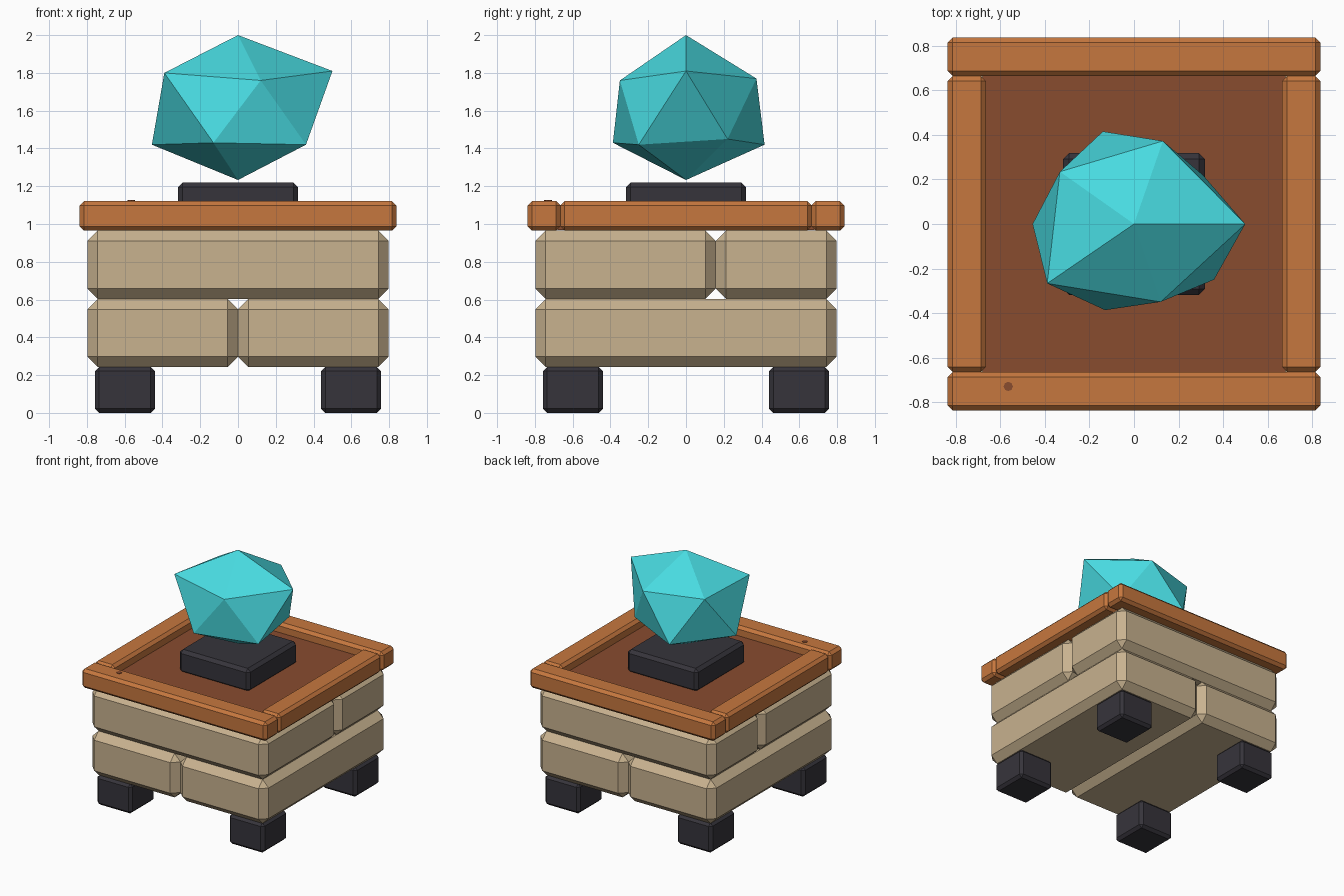
import bpy, bmesh, math

if "Cube" in bpy.data.objects:
    bpy.data.objects.remove(bpy.data.objects["Cube"])


def srgb(r, g, b):
    def lin(c):
        c /= 255
        return c / 12.92 if c <= 0.04045 else ((c + 0.055) / 1.055) ** 2.4
    return (lin(r), lin(g), lin(b), 1)


def material(name, rgb):
    m = bpy.data.materials.new(name)
    m.diffuse_color = srgb(*rgb)
    m.use_nodes = True
    m.node_tree.nodes["Principled BSDF"].inputs["Base Color"].default_value = m.diffuse_color
    return m


STONE = material("sandstone", (200, 178, 143))
WOOD = material("orange wood", (198, 119, 62))
PANEL = material("dark brown wood", (136, 76, 47))
IRON = material("dark iron", (54, 52, 59))
TEAL = material("turquoise crystal", (72, 218, 224))


def add_object(name, bm, mat):
    bmesh.ops.recalc_face_normals(bm, faces=bm.faces)
    me = bpy.data.meshes.new(name)
    bm.to_mesh(me)
    bm.free()
    me.materials.append(mat)
    ob = bpy.data.objects.new(name, me)
    bpy.context.collection.objects.link(ob)
    return ob


def block(name, mat, x, y, z, bevel=0.0):
    """Box between (min, max) ranges with flat chamfered edges."""
    bm = bmesh.new()
    bmesh.ops.create_cube(bm, size=1)
    for v in bm.verts:
        v.co = [r[0] if c < 0 else r[1] for c, r in zip(v.co, (x, y, z))]
    if bevel:
        bmesh.ops.bevel(bm, geom=bm.edges[:], offset=bevel, segments=1,
                        affect='EDGES')
    return add_object(name, bm, mat)


# Four feet
for sx, side in ((-1, "left"), (1, "right")):
    for sy, end in ((-1, "front"), (1, "back")):
        xs = sorted((sx * 0.44, sx * 0.757))
        ys = sorted((sy * 0.44, sy * 0.757))
        block(f"{end}_{side}_foot", IRON, xs, ys, (0, 0.243), 0.022)

# Two courses of stone blocks, split in alternate directions
FULL = (-0.798, 0.798)
Z0, Z1, Z2 = 0.243, 0.603, 0.965
block("lower_left_stone", STONE, (FULL[0], 0), FULL, (Z0, Z1), 0.055)
block("lower_right_stone", STONE, (0, FULL[1]), FULL, (Z0, Z1), 0.055)
block("upper_front_stone", STONE, FULL, (FULL[0], 0.157), (Z1, Z2), 0.055)
block("upper_back_stone", STONE, FULL, (0.157, FULL[1]), (Z1, Z2), 0.055)

# Wooden rim and the sunken panel inside it
OUT, INN, TOP = 0.838, 0.665, 1.122
for s, end, side in ((-1, "front", "left"), (1, "back", "right")):
    band = sorted((s * INN, s * OUT))
    block(f"{end}_rim", WOOD, (-OUT, OUT), band, (Z2, TOP), 0.023)
    block(f"{side}_rim", WOOD, band, (-INN, INN), (Z2, TOP), 0.023)
block("top_panel", PANEL, (-0.68, 0.68), (-0.68, 0.68), (Z2 + 0.004, 1.045))

# Small peg on the front rim
bm = bmesh.new()
bmesh.ops.create_cone(bm, cap_ends=True, segments=8, radius1=0.021,
                      radius2=0.021, depth=0.008)
peg = add_object("rim_peg", bm, PANEL)
peg.location = (-0.565, -0.73, TOP)

# Pedestal under the crystal
block("pedestal", IRON, (-0.318, 0.318), (-0.318, 0.318), (1.03, 1.22), 0.025)

# Floating crystal: an uneven twenty-sided gem made of two rings and two tips
upper = [(0.50, 0, 1.81), (0.13, 0.373, 1.77), (-0.333, 0.235, 1.773),
         (-0.39, -0.267, 1.80), (0.12, -0.35, 1.76)]
lower = [(0.31, 0.22, 1.45), (-0.14, 0.416, 1.42), (-0.456, 0, 1.42),
         (-0.13, -0.387, 1.43), (0.36, -0.25, 1.42)]
bm = bmesh.new()
tip, base = bm.verts.new((0, 0, 2.0)), bm.verts.new((0, 0, 1.233))
u = [bm.verts.new(p) for p in upper]
w = [bm.verts.new(p) for p in lower]
for i in range(5):
    j = (i + 1) % 5
    for tri in ((tip, u[i], u[j]), (u[i], w[i], u[j]),
                (w[i], w[j], u[j]), (base, w[j], w[i])):
        bm.faces.new(tri)
add_object("crystal", bm, TEAL)
